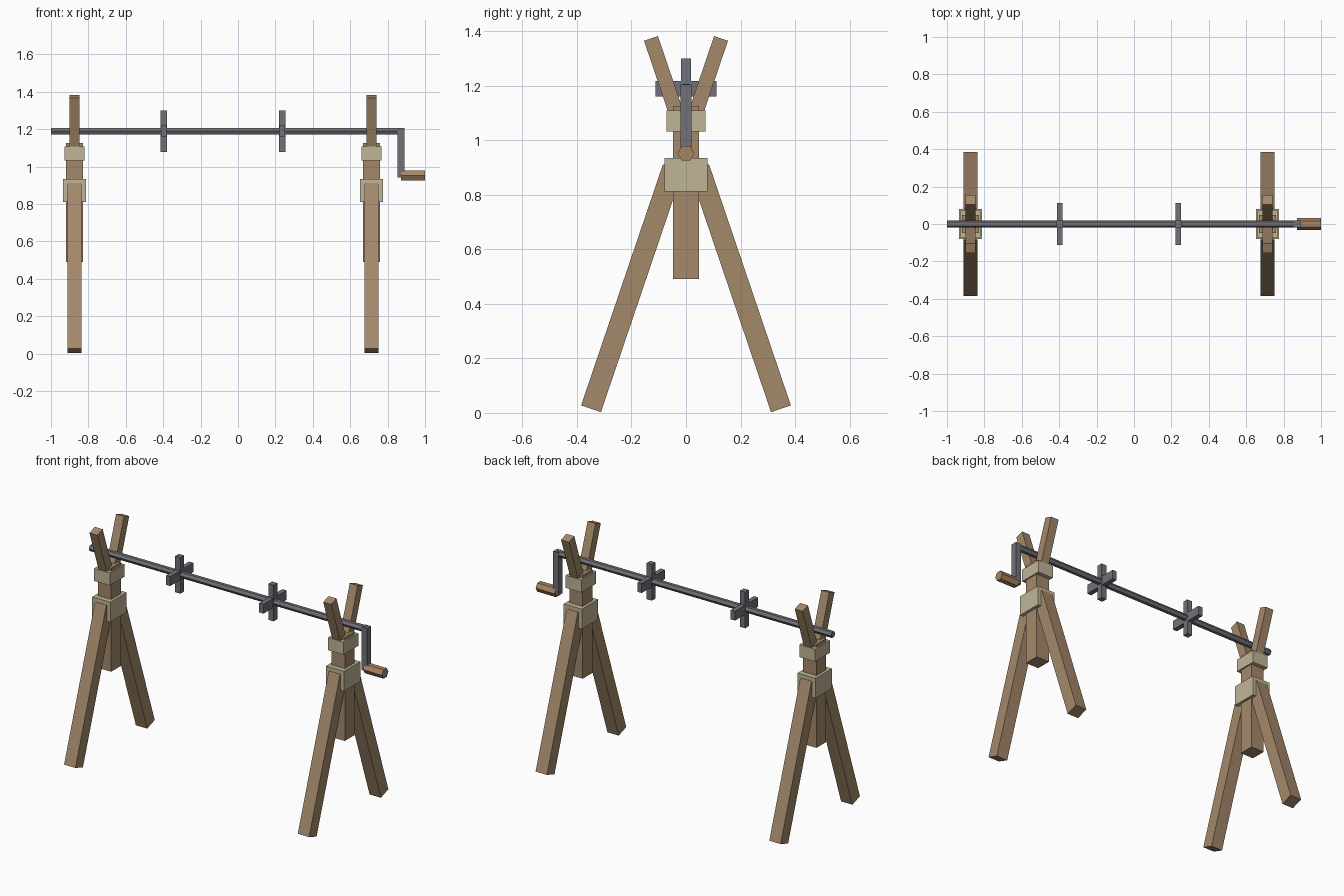
import bpy
import math
from mathutils import Vector

cube = bpy.data.objects.get("Cube")
if cube:
    bpy.data.objects.remove(cube, do_unlink=True)


def make_material(name, rgb):
    mat = bpy.data.materials.new(name)
    mat.use_nodes = True
    color = (*rgb, 1.0)
    mat.diffuse_color = color
    mat.node_tree.nodes["Principled BSDF"].inputs["Base Color"].default_value = color
    return mat


wood = make_material("wood", (0.37, 0.25, 0.145))
grip_wood = make_material("grip wood", (0.39, 0.235, 0.13))
rope = make_material("pale binding", (0.53, 0.46, 0.31))
iron = make_material("dark iron", (0.165, 0.165, 0.19))


def box(name, center, size, mat, tilt=0.0):
    """Box with its dimensions applied, tilted about the x axis."""
    bpy.ops.mesh.primitive_cube_add(size=1, location=center)
    obj = bpy.context.object
    obj.name = name
    obj.scale = size
    obj.rotation_euler.x = tilt
    bpy.ops.object.transform_apply(location=False, rotation=False, scale=True)
    obj.data.materials.append(mat)
    return obj


def beam(name, x, start, end, width, mat):
    """Square beam between two (y, z) points."""
    a, b = Vector((x, *start)), Vector((x, *end))
    d = b - a
    return box(name, (a + b) / 2, (width, width, d.length), mat,
               math.atan2(-d.y, d.z))


def rod(name, x0, x1, z, radius, mat):
    """Six-sided rod along x, with flats on top and bottom."""
    bpy.ops.mesh.primitive_cylinder_add(
        vertices=6, radius=radius, depth=x1 - x0,
        location=((x0 + x1) / 2, 0, z), rotation=(0, math.pi / 2, 0))
    obj = bpy.context.object
    obj.name = name
    obj.data.materials.append(mat)
    return obj


# Two trestle stands
for side, x in (("right", -0.874), ("left", 0.714)):
    box(f"{side}_post", (x, 0, 0.808), (0.09, 0.094, 0.635), wood)
    box(f"{side}_lower_binding", (x, 0, 0.873), (0.123, 0.158, 0.123), rope)
    box(f"{side}_upper_binding", (x, 0, 1.07), (0.107, 0.143, 0.077), rope)
    for end, s in (("front", -1), ("back", 1)):
        beam(f"{side}_{end}_leg", x, (s * 0.3485, 0.015), (s * 0.048, 0.9),
             0.077, wood)
        beam(f"{side}_{end}_prong", x, (s * 0.022, 1.06), (s * 0.1285, 1.374),
             0.054, wood)

# Spit with crossed bars
rod("spit", -1.0, 0.872, 1.19, 0.02, iron)
for side, x in (("right", -0.397), ("left", 0.237)):
    box(f"{side}_upright_crossbar", (x, 0, 1.19), (0.035, 0.035, 0.222), iron)
    box(f"{side}_level_crossbar", (x, 0, 1.19), (0.029, 0.224, 0.057), iron)

# Crank and grip
box("crank_arm", (0.871, 0, 1.073), (0.036, 0.04, 0.264), iron)
grip = rod("crank_grip", 0.872, 1.0, 0.952, 0.031, grip_wood)

# Turn the rods so a corner points to the front and back
for name in ("spit", "crank_grip"):
    obj = bpy.data.objects[name]
    bpy.context.view_layer.update()
    heights = [(obj.matrix_world @ v.co).z - obj.location.z for v in obj.data.vertices]
    reach = max(abs((obj.matrix_world @ v.co).y) for v in obj.data.vertices)
    if max(heights) > reach:
        obj.rotation_euler = (math.pi / 6, math.pi / 2, 0)
